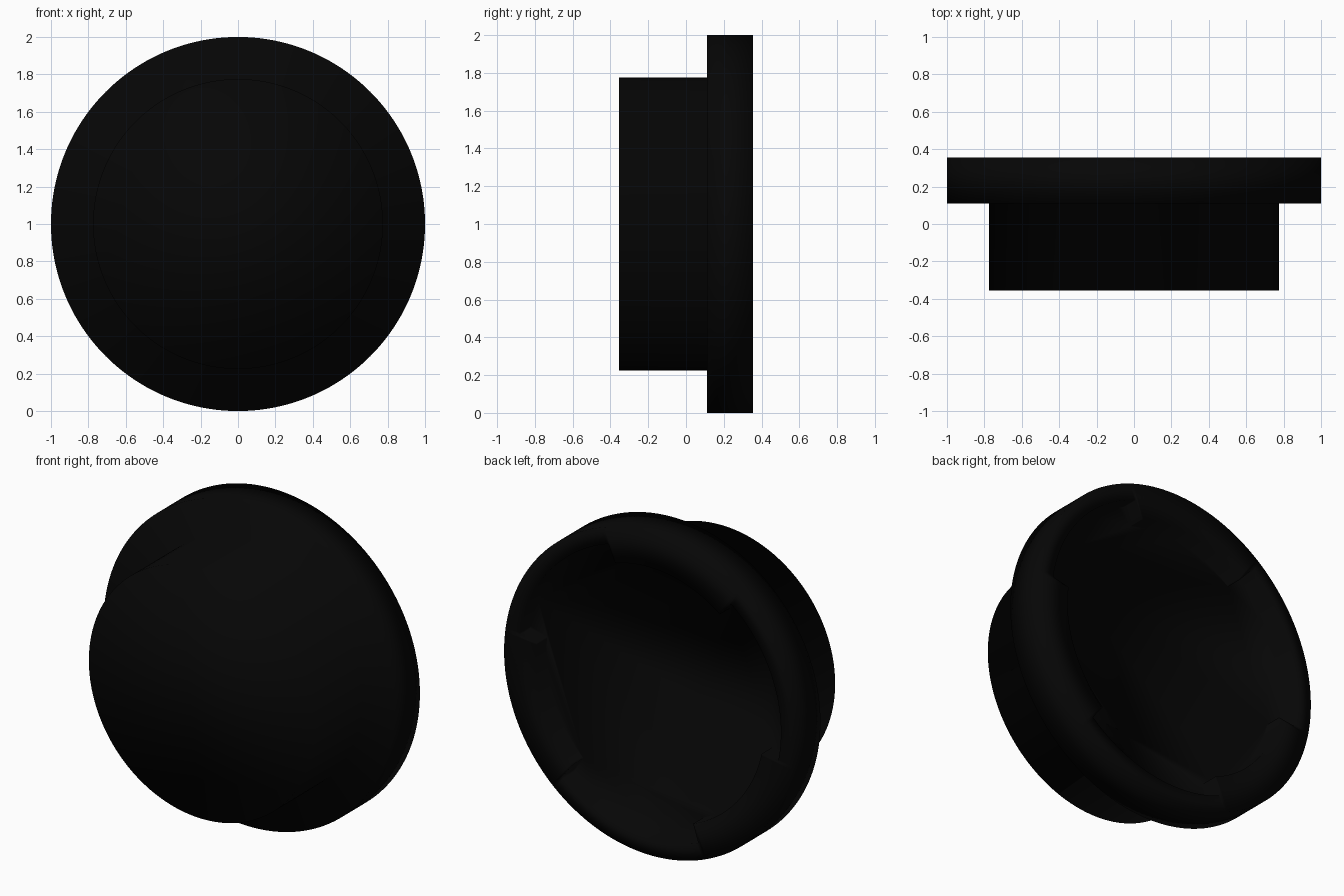
import bpy, bmesh, math

if "Cube" in bpy.data.objects:
    bpy.data.objects.remove(bpy.data.objects["Cube"])

black = bpy.data.materials.new("matte_black")
black.diffuse_color = (0.0018, 0.0018, 0.0018, 1)
black.use_nodes = True
black.node_tree.nodes["Principled BSDF"].inputs["Base Color"].default_value = black.diffuse_color

R_FLANGE, R_PLUG, R_TAB, R_GAP = 1.0, 0.775, 0.785, 0.90
Y_FRONT, Y_STEP, Y_FLOOR, Y_BACK = -0.355, 0.11, 0.25, 0.355
TAB_HALF = 28


def inner_radius(deg):
    """Three bayonet tabs centred at 100, 220 and 340 degrees."""
    off = (deg - 100 + 60) % 120 - 60
    return R_TAB if abs(off) < TAB_HALF else R_GAP


# Even angles plus a close pair at every tab edge for crisp steps
angles = {a * 2 + 1.0 for a in range(180)}
for c in (100, 220, 340):
    for edge in (c - TAB_HALF, c + TAB_HALF):
        angles |= {(edge - 0.3) % 360, (edge + 0.3) % 360}
angles = sorted(angles)


def turned_part(name, rings, caps):
    """Join rings of (radius function, y) into walls; cap first and last."""
    bm = bmesh.new()
    loops = []
    for radius, y in rings:
        loop = []
        for a in angles:
            r, t = radius(a), math.radians(a)
            loop.append(bm.verts.new((r * math.cos(t), y, 1 + r * math.sin(t))))
        loops.append(loop)
    n = len(angles)
    for la, lb in zip(loops, loops[1:]):
        for i in range(n):
            j = (i + 1) % n
            bm.faces.new((la[i], la[j], lb[j], lb[i]))
    for c in caps:
        bm.faces.new(loops[c])
    bmesh.ops.recalc_face_normals(bm, faces=bm.faces)
    for f in bm.faces:
        f.smooth = True
    me = bpy.data.meshes.new(name)
    bm.to_mesh(me)
    bm.free()
    me.materials.append(black)
    ob = bpy.data.objects.new(name, me)
    bpy.context.collection.objects.link(ob)
    return ob


def const(r):
    return lambda a: r


# Whole cap: front plug, wide flange, notched recess in the back
turned_part("round_cap", [
    (const(R_PLUG), Y_FRONT),
    (const(R_PLUG), Y_STEP),
    (const(R_FLANGE), Y_STEP),
    (const(R_FLANGE), Y_BACK),
    (inner_radius, Y_BACK),
    (inner_radius, Y_FLOOR),
], caps=(0, -1))
